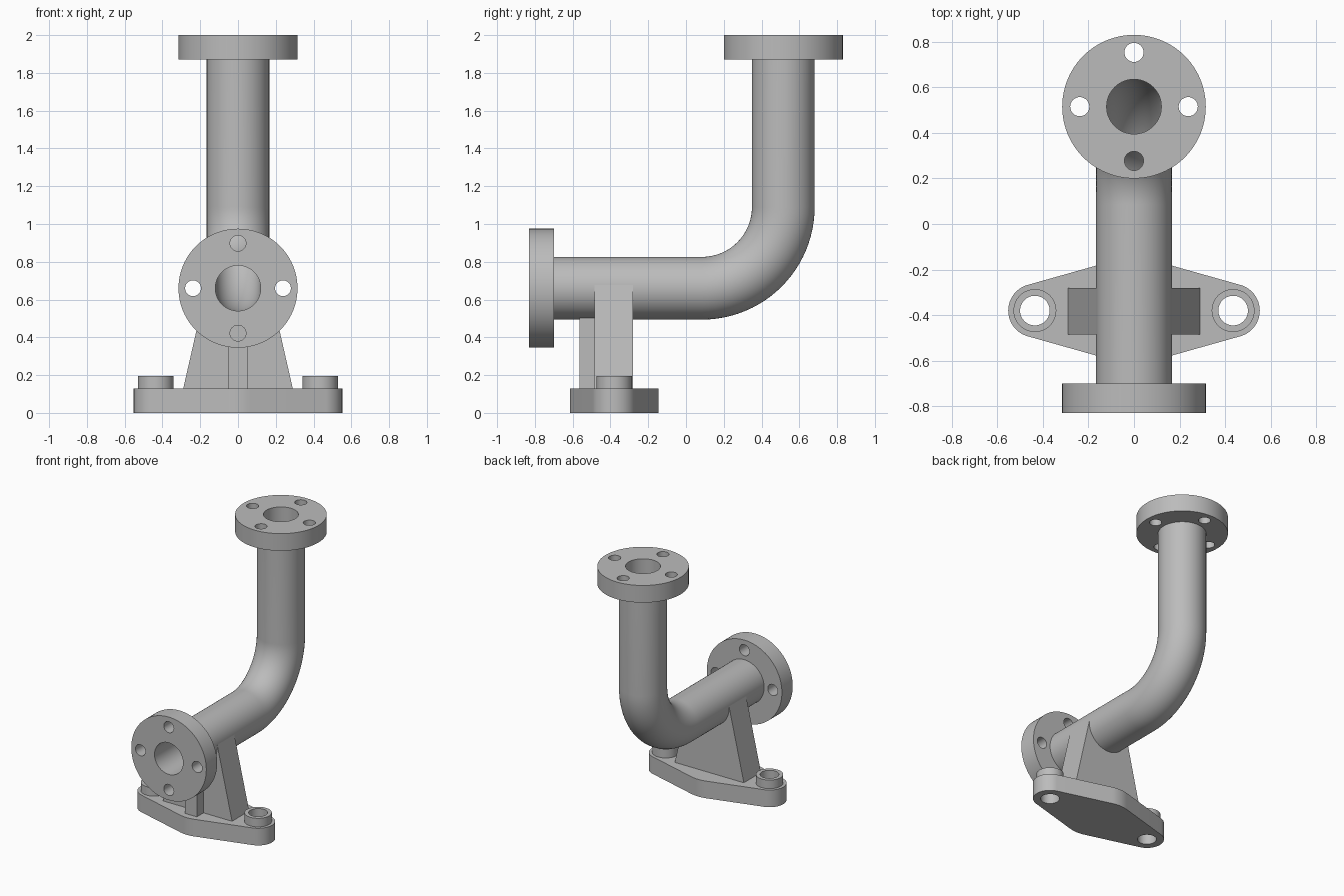
import bpy, bmesh
from math import sin, cos, pi, asin, radians
from mathutils import Vector, Matrix

cube = bpy.data.objects.get("Cube")
if cube:
    bpy.data.objects.remove(cube, do_unlink=True)

# Single cast metal colour
metal = bpy.data.materials.new("plain_grey_metal")
metal.use_nodes = True
grey = (0.5, 0.5, 0.5, 1)
metal.diffuse_color = grey
metal.node_tree.nodes["Principled BSDF"].inputs["Base Color"].default_value = grey

PIPE_R, BORE_R, FLANGE_R = 0.166, 0.12, 0.315
FLANGE_T = 0.13
AXIS_Z, RISER_Y, BEND_R = 0.66, 0.515, 0.43
FRONT_Y, TOP_Z = -0.83, 2.0
BASE_Y, BASE_T, LUG_X = -0.38, 0.13, 0.435


def make_object(name, bm):
    bmesh.ops.recalc_face_normals(bm, faces=bm.faces)
    mesh = bpy.data.meshes.new(name)
    bm.to_mesh(mesh)
    bm.free()
    obj = bpy.data.objects.new(name, mesh)
    bpy.context.collection.objects.link(obj)
    mesh.materials.append(metal)
    return obj


def cylinder(name, r, depth, matrix, sides=64):
    bm = bmesh.new()
    bmesh.ops.create_cone(bm, cap_ends=True, segments=sides, radius1=r,
                          radius2=r, depth=depth, matrix=matrix)
    return make_object(name, bm)


def prism(name, points, offset):
    """Extrude a closed outline along the offset vector."""
    bm = bmesh.new()
    face = bm.faces.new([bm.verts.new(p) for p in points])
    ext = bmesh.ops.extrude_face_region(bm, geom=[face], use_keep_orig=True)
    verts = [g for g in ext["geom"] if isinstance(g, bmesh.types.BMVert)]
    bmesh.ops.translate(bm, verts=verts, vec=offset)
    return make_object(name, bm)


def cut(obj, cutters):
    """Subtract every cutter, bake the result and discard the cutters."""
    for c in cutters:
        c.hide_render = True
        mod = obj.modifiers.new("cut", 'BOOLEAN')
        mod.operation, mod.solver, mod.object = 'DIFFERENCE', 'EXACT', c
    bpy.context.view_layer.update()
    graph = bpy.context.evaluated_depsgraph_get()
    baked = bpy.data.meshes.new_from_object(obj.evaluated_get(graph))
    obj.modifiers.clear()
    obj.data = baked
    for c in cutters:
        bpy.data.objects.remove(c, do_unlink=True)
    return obj


def flange(name, matrix):
    """Disc with a central bore and four bolt holes, centred on the matrix."""
    body = cylinder(name, FLANGE_R, FLANGE_T, matrix, 96)
    cutters = [cylinder("bore_cutter", BORE_R, 1, matrix)]
    for i in range(4):
        a = i * pi / 2
        shift = Matrix.Translation((0.238 * cos(a), 0.238 * sin(a), 0))
        cutters.append(cylinder("bolt_cutter", 0.042, 1, matrix @ shift, 32))
    return cut(body, cutters)


# Hollow elbow pipe: straight run, quarter bend, riser
path = [(FRONT_Y + FLANGE_T, AXIS_Z, 0)]
for i in range(25):
    a = i / 24 * pi / 2
    path.append((RISER_Y - BEND_R + BEND_R * sin(a),
                 AXIS_Z + BEND_R - BEND_R * cos(a), a))
path.append((RISER_Y, TOP_Z - FLANGE_T, pi / 2))

bm = bmesh.new()
SIDES = 64
skins = []
for r in (PIPE_R, BORE_R):
    rings = []
    for y, z, a in path:
        normal = Vector((0, -sin(a), cos(a)))
        ring = []
        for k in range(SIDES):
            t = 2 * pi * k / SIDES
            p = Vector((0, y, z)) + normal * r * sin(t)
            ring.append(bm.verts.new(p + Vector((r * cos(t), 0, 0))))
        rings.append(ring)
    skins.append(rings)
outer, inner = skins
strips = list(zip(outer, outer[1:])) + list(zip(inner, inner[1:]))
strips += [(outer[0], inner[0]), (outer[-1], inner[-1])]
for lo, hi in strips:
    for k in range(SIDES):
        n = (k + 1) % SIDES
        bm.faces.new((lo[k], lo[n], hi[n], hi[k]))
parts = [make_object("elbow_pipe", bm)]

# Flanges at both pipe ends
turn = Matrix.Rotation(radians(90), 4, 'X')
parts.append(flange("front_flange",
                    Matrix.Translation((0, FRONT_Y + FLANGE_T / 2, AXIS_Z)) @ turn))
parts.append(flange("top_flange",
                    Matrix.Translation((0, RISER_Y, TOP_Z - FLANGE_T / 2))))

# Base plate: outline tangent to a wide middle circle and two lug circles
MID_R, LUG_R = 0.235, 0.117
tilt = asin((MID_R - LUG_R) / LUG_X)
outline = []


def arc(cx, r, start, end, steps):
    for i in range(steps + 1):
        a = start + (end - start) * i / steps
        outline.append((cx + r * cos(a), BASE_Y + r * sin(a), 0))


q = pi / 2
arc(LUG_X, LUG_R, tilt - q, q - tilt, 32)
arc(0, MID_R, q - tilt, q + tilt, 12)
arc(-LUG_X, LUG_R, q + tilt, 3 * q - tilt, 32)
arc(0, MID_R, 3 * q - tilt, 3 * q + tilt, 12)
base = prism("base_plate", outline, (0, 0, BASE_T))


def lug_cutter(x):
    return cylinder("lug_cutter", 0.065, 1, Matrix.Translation((x, BASE_Y, 0)), 48)


parts.append(cut(base, [lug_cutter(LUG_X), lug_cutter(-LUG_X)]))

# Raised bosses around the mounting holes
for side, x in (("left", LUG_X), ("right", -LUG_X)):
    boss = cylinder(side + "_boss", 0.094, 0.065,
                    Matrix.Translation((x, BASE_Y, BASE_T + 0.0325)))
    parts.append(cut(boss, [lug_cutter(x)]))

# Tapered support web, hugging the pipe
web = prism("support_web", [(-0.292, -0.485, 0.12), (0.292, -0.485, 0.12),
                            (0.162, -0.485, 0.69), (-0.162, -0.485, 0.69)],
            (0, 0.205, 0))
parts.append(cut(web, [cylinder("web_cutter", 0.14, 1,
                                Matrix.Translation((0, BASE_Y, AXIS_Z)) @ turn)]))

# Front stiffening rib
parts.append(prism("front_rib", [(-0.05, -0.565, 0.12), (0.05, -0.565, 0.12),
                                 (0.05, -0.565, 0.52), (-0.05, -0.565, 0.52)],
                   (0, 0.085, 0)))

# Smooth round walls, crisp edges
bpy.ops.object.select_all(action='DESELECT')
for obj in parts:
    obj.select_set(True)
bpy.context.view_layer.objects.active = parts[0]
bpy.ops.object.shade_smooth_by_angle(angle=radians(30))
